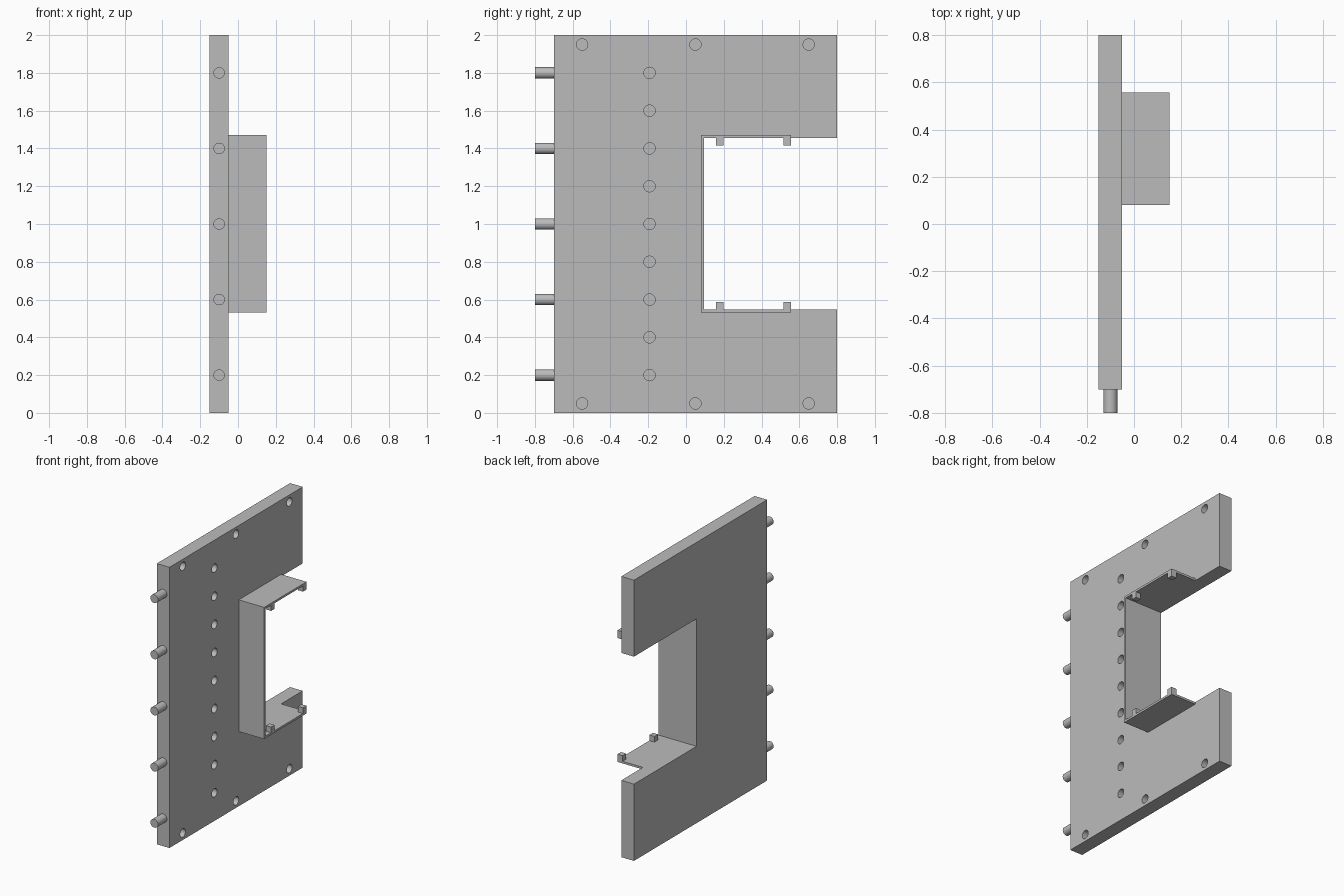
import bpy, bmesh, math
from mathutils import Matrix, Vector

default = bpy.data.objects.get("Cube")
if default:
    bpy.data.objects.remove(default, do_unlink=True)

grey = bpy.data.materials.new("plain grey")
grey.use_nodes = True
colour = (0.5, 0.5, 0.5, 1)
grey.diffuse_color = colour
grey.node_tree.nodes["Principled BSDF"].inputs["Base Color"].default_value = colour

# Main dimensions
X_BACK, X_FACE, X_RIM = -0.15, -0.05, 0.15
Y_FRONT, Y_BACK, HEIGHT = -0.7, 0.8, 2.0
SLOT_Y, SLOT_LOW, SLOT_HIGH = 0.095, 0.547, 1.455
SHEET, BRACKET_END = 0.015, 0.557
RADIUS = 0.03


def make_object(name, bm):
    bmesh.ops.recalc_face_normals(bm, faces=bm.faces)
    mesh = bpy.data.meshes.new(name)
    bm.to_mesh(mesh)
    bm.free()
    mesh.materials.append(grey)
    obj = bpy.data.objects.new(name, mesh)
    bpy.context.collection.objects.link(obj)
    return obj


def select_only(obj):
    bpy.ops.object.select_all(action='DESELECT')
    obj.select_set(True)
    bpy.context.view_layer.objects.active = obj


def extrude_yz(name, outline, x0, x1):
    """Extrude a (y, z) outline along x."""
    bm = bmesh.new()
    face = bm.faces.new([bm.verts.new((x0, y, z)) for y, z in outline])
    out = bmesh.ops.extrude_face_region(bm, geom=[face])
    verts = [g for g in out["geom"] if isinstance(g, bmesh.types.BMVert)]
    bmesh.ops.translate(bm, verts=verts, vec=(x1 - x0, 0, 0))
    return make_object(name, bm)


def cylinder(bm, centre, axis, length):
    turn = Vector((0, 0, 1)).rotation_difference(Vector(axis)).to_matrix().to_4x4()
    bmesh.ops.create_cone(bm, cap_ends=True, segments=32, radius1=RADIUS,
                          radius2=RADIUS, depth=length,
                          matrix=Matrix.Translation(centre) @ turn)


# C-shaped plate
plate = extrude_yz("plate", [
    (Y_FRONT, 0), (Y_BACK, 0), (Y_BACK, SLOT_LOW), (SLOT_Y, SLOT_LOW),
    (SLOT_Y, SLOT_HIGH), (Y_BACK, SLOT_HIGH), (Y_BACK, HEIGHT), (Y_FRONT, HEIGHT),
], X_BACK, X_FACE)

# Blind holes in the plate: one column, and a row along the top and bottom
holes = [(-0.193, 0.2 * i) for i in range(1, 10)]
holes += [(y, z) for y in (-0.55, 0.05, 0.65) for z in (0.05, HEIGHT - 0.05)]
bm = bmesh.new()
for y, z in holes:
    cylinder(bm, (X_FACE, y, z), (1, 0, 0), 0.12)
cutter = make_object("hole_cutter", bm)
cutter.hide_render = True
cut = plate.modifiers.new("holes", 'BOOLEAN')
cut.operation, cut.solver, cut.object = 'DIFFERENCE', 'EXACT', cutter
select_only(plate)
bpy.ops.object.modifier_apply(modifier=cut.name)
bpy.data.objects.remove(cutter, do_unlink=True)
bpy.ops.object.shade_smooth_by_angle(angle=math.radians(30))

# Thin bracket lining the slot
extrude_yz("bracket", [
    (SLOT_Y - SHEET, SLOT_LOW - SHEET), (BRACKET_END, SLOT_LOW - SHEET),
    (BRACKET_END, SLOT_LOW), (SLOT_Y, SLOT_LOW), (SLOT_Y, SLOT_HIGH),
    (BRACKET_END, SLOT_HIGH), (BRACKET_END, SLOT_HIGH + SHEET),
    (SLOT_Y - SHEET, SLOT_HIGH + SHEET),
], X_FACE, X_RIM)

# Small square tabs on the bracket rim, pointing into the slot
TAB = 0.04
for level, z in (("lower", SLOT_LOW), ("upper", SLOT_HIGH - TAB)):
    for end, y in (("inner", 0.158), ("outer", BRACKET_END - TAB)):
        extrude_yz(f"{level}_{end}_tab",
                   [(y, z), (y + TAB, z), (y + TAB, z + TAB), (y, z + TAB)],
                   X_RIM - TAB, X_RIM)

# Round pegs along the front edge
for i in range(5):
    bm = bmesh.new()
    cylinder(bm, ((X_BACK + X_FACE) / 2, Y_FRONT - 0.05, 0.2 + 0.4 * i), (0, 1, 0), 0.1)
    peg = make_object(f"peg_{i + 1}", bm)
    select_only(peg)
    bpy.ops.object.shade_smooth_by_angle(angle=math.radians(30))
